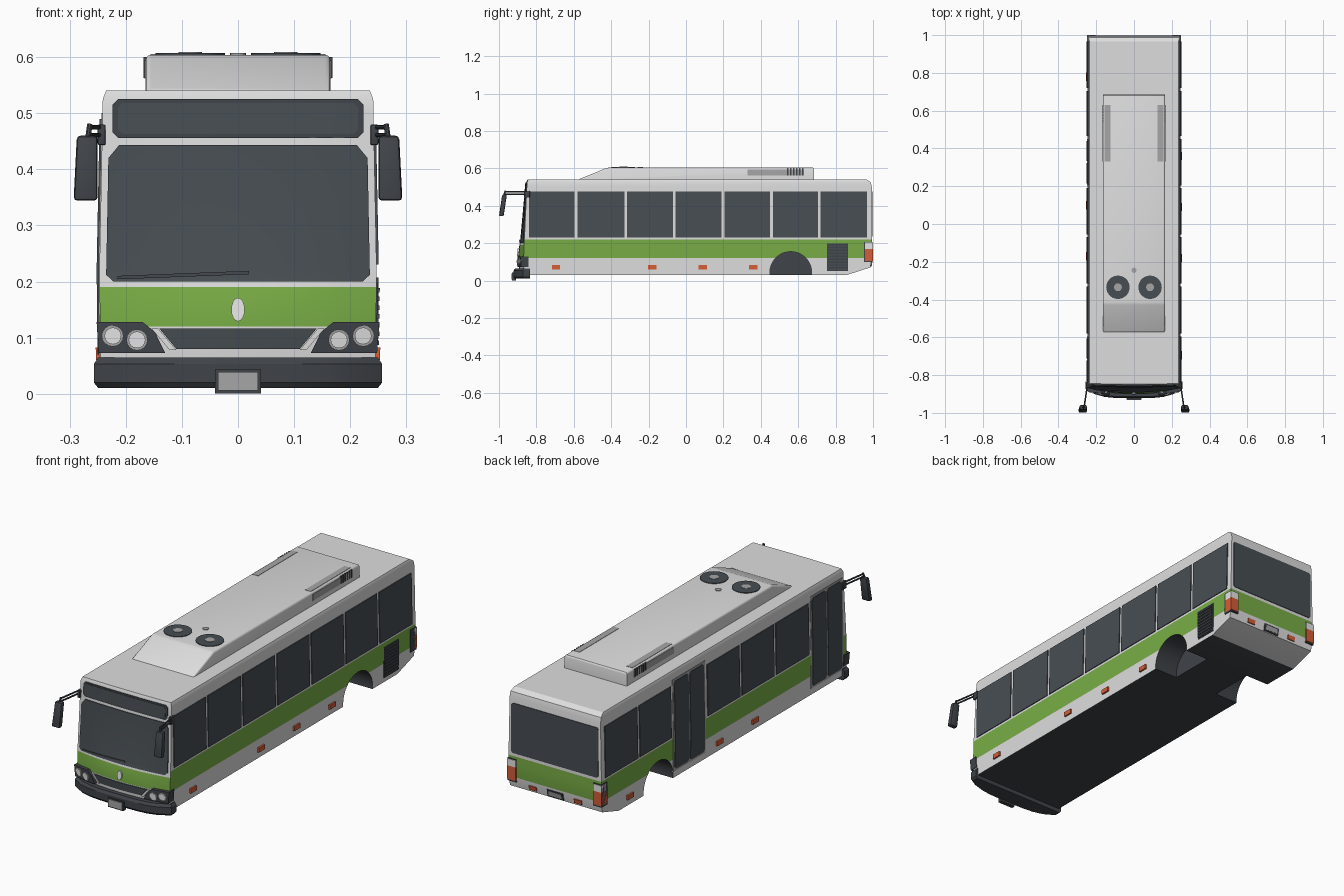
import bpy, bmesh, math
from mathutils import Vector

if "Cube" in bpy.data.objects:
    bpy.data.objects.remove(bpy.data.objects["Cube"])

def mat(name, r, g, b):
    m = bpy.data.materials.new(name)
    m.diffuse_color = (r, g, b, 1)
    m.use_nodes = True
    m.node_tree.nodes["Principled BSDF"].inputs["Base Color"].default_value = m.diffuse_color
    return m

WHITE = mat("white paint", .73, .73, .73)
GREEN = mat("green paint", .19, .42, .06)
GLASS = mat("dark glass", .063, .075, .085)
TRIM = mat("dark trim", .05, .056, .065)
GREY = mat("mid grey", .38, .38, .38)
ORANGE = mat("orange lens", .68, .11, .04)
LAMP = mat("clear lens", .78, .78, .78)

def finish(bm, name, *mats):
    bmesh.ops.recalc_face_normals(bm, faces=bm.faces[:])
    me = bpy.data.meshes.new(name)
    bm.to_mesh(me)
    bm.free()
    for m in mats:
        me.materials.append(m)
    ob = bpy.data.objects.new(name, me)
    bpy.context.collection.objects.link(ob)
    return ob

def lerp(table, z):
    z = max(table[0][0], min(table[-1][0], z))
    for (a, p), (b, q) in zip(table, table[1:]):
        if z <= b:
            return p + (q - p) * (z - a) / (b - a)

# Body surface described by height
HALF = [(.03, .245), (.22, .247), (.525, .241), (.54, .235)]
NOSE = [(.03, -.865), (.12, -.868), (.19, -.866), (.22, -.864), (.525, -.85), (.54, -.844)]
BULGE = [(.03, .025), (.12, .03), (.19, .025), (.22, .018), (.525, .004), (.54, .004)]
TAIL = [(.03, .86), (.07, .985), (.12, .995), (.5, .994), (.525, .988), (.54, .965)]
ST = [i / 5 - 1 for i in range(11)]

def nose_y(x, z):
    s = min(1, abs(x) / lerp(HALF, z))
    return lerp(NOSE, z) - lerp(BULGE, z) * (1 - s * s)

def front(u, v, d): return (u, nose_y(u, v) - d, v)
def rear(u, v, d): return (u, lerp(TAIL, v) + d, v)
def right(u, v, d): return (lerp(HALF, v) + d, u, v)
def left(u, v, d): return (-lerp(HALF, v) - d, u, v)

def loft(name, rings, *mats):
    bm = bmesh.new()
    rows = [[bm.verts.new(p) for p in r] for r in rings]
    n = len(rows[0])
    for a, b in zip(rows, rows[1:]):
        for i in range(n):
            bm.faces.new((a[i], a[(i + 1) % n], b[(i + 1) % n], b[i]))
    bm.faces.new(rows[0])
    bm.faces.new(rows[-1])
    return finish(bm, name, *mats)

def plate(name, polys, m, surf, off=.004, depth=.004):
    """Flat outlines laid onto a body surface as thin solid plates."""
    bm = bmesh.new()
    for p in polys:
        bm.faces.new([bm.verts.new((u, v, 0)) for u, v in p])
    cuts = [((0, z, 0), (0, 1, 0)) for z in (.07, .12, .19, .22, .5)]
    if surf is front:
        cuts += [((s * .245, 0, 0), (1, 0, 0)) for s in ST[1:-1]]
    for co, no in cuts:
        bmesh.ops.bisect_plane(bm, geom=bm.verts[:] + bm.edges[:] + bm.faces[:], plane_co=co, plane_no=no)
    base = bm.verts[:]
    g = bmesh.ops.extrude_face_region(bm, geom=bm.faces[:], use_keep_orig=True)["geom"]
    top = {v for v in g if isinstance(v, bmesh.types.BMVert)}
    for v in base:
        v.co = surf(v.co.x, v.co.y, -depth)
    for v in top:
        v.co = surf(v.co.x, v.co.y, off)
    return finish(bm, name, m)

def rect(a, b, c, d, r=0):
    if not r:
        return [(a, c), (b, c), (b, d), (a, d)]
    return [(a + r, c), (b - r, c), (b, c + r), (b, d - r), (b - r, d), (a + r, d), (a, d - r), (a, c + r)]

def oval(cx, cz, rx, rz, n=16):
    return [(cx + rx * math.cos(2 * math.pi * i / n), cz + rz * math.sin(2 * math.pi * i / n)) for i in range(n)]

def box(name, lo, hi, m, bevel=0):
    bm = bmesh.new()
    bmesh.ops.create_cube(bm, size=1)
    for v in bm.verts:
        v.co = [l + (h - l) * (c + .5) for l, h, c in zip(lo, hi, v.co)]
    if bevel:
        bmesh.ops.bevel(bm, geom=bm.edges[:], offset=bevel, segments=2, affect='EDGES', profile=.5)
    return finish(bm, name, m)

def rod(name, a, b, r, m, n=12):
    a, b = Vector(a), Vector(b)
    bm = bmesh.new()
    bmesh.ops.create_cone(bm, cap_ends=True, segments=n, radius1=r, radius2=r, depth=(b - a).length)
    rot = (b - a).to_track_quat('Z', 'Y')
    for v in bm.verts:
        v.co = rot @ v.co + (a + b) / 2
    return finish(bm, name, m)

# Body shell
rings = []
for z in (.03, .07, .12, .19, .22, .5, .525, .54):
    w, t = lerp(HALF, z), lerp(TAIL, z)
    rings.append([(s * w, nose_y(s * w, z), z) for s in ST] + [(w, t, z), (-w, t, z)])
body = loft("body_shell", rings, WHITE, GREEN, TRIM)

# Wheel arches cut into the shell
ARCH, AZ, AR = (-.43, .56), .043, .112
for y in ARCH:
    for sx in (-1, 1):
        cut = rod("arch_cutter", (sx * .12, y, AZ), (sx * .3, y, AZ), AR, TRIM, 36)
        cut.hide_render = True
        mod = body.modifiers.new("arch", 'BOOLEAN')
        mod.operation, mod.solver, mod.object = 'DIFFERENCE', 'EXACT', cut
        bpy.context.view_layer.objects.active = body
        bpy.ops.object.modifier_apply(modifier=mod.name)
        bpy.data.objects.remove(cut)

# Body colours by height and direction
for f in body.data.polygons:
    c, n = f.center, f.normal
    well = any(math.hypot(c.y - y, c.z - AZ) < AR + .002 for y in ARCH) and (abs(n.x) < .5 or abs(c.x) < .2)
    if n.z < -.97 or well:
        f.material_index = 2
    elif .12 < c.z < .22 and abs(n.z) < .5 and not (n.y < -.5 and c.z > .19):
        f.material_index = 1
    else:
        f.material_index = 0

# Side windows and doors
slots = [(-.84, -.595), (-.58, -.33), (-.315, -.07), (-.055, .19), (.205, .45), (.465, .705), (.72, .967)]
plate("right_windows", [rect(a, b, .23, .475) for a, b in slots], GLASS, right)
plate("left_windows", [rect(a, b, .23, .475) for i, (a, b) in enumerate(slots) if i not in (0, 4)], GLASS, left)
for name, i in (("front_door", 0), ("middle_door", 4)):
    a, b = slots[i]
    mid = (a + b) / 2
    plate(name + "_frame", [rect(a, b, .06, .5)], GREY, left, .002)
    plate(name + "_panes", [rect(a + .01, mid - .005, .07, .49, .01), rect(mid + .005, b - .01, .07, .49, .01)], GLASS, left, .005)

# Side marker lamps and engine vent
plate("right_markers", [rect(y - .022, y + .022, .06, .082) for y in (-.695, -.18, .09, .36)], ORANGE, right, .008)
plate("left_markers", [rect(y - .022, y + .022, .06, .082) for y in (-.17, .1, .78)], ORANGE, left, .008)
plate("engine_vent", [rect(.755, .867, .05, .197)], TRIM, right, .002)
plate("engine_vent_slats", [rect(.76, .862, .056 + i * .0156, .064 + i * .0156) for i in range(9)], GLASS, right, .006)

# Windscreen, destination panel and wiper
plate("windscreen", [[(-.222, .2), (.222, .2), (.235, .212), (.231, .42), (.212, .443),
                      (-.212, .443), (-.231, .42), (-.235, .212)]], GLASS, front)
plate("destination_panel", [rect(-.224, .224, .456, .525, .01)], TRIM, front, .003)
plate("destination_glass", [rect(-.214, .214, .463, .518, .008)], GLASS, front, .005)
plate("wiper", [[(-.215, .204), (.02, .213), (.02, .219), (-.215, .21)]], TRIM, front, .008)

# Nose grille, trim strips and plain oval boss
plate("grille", [[(-.11, .08), (.11, .08), (.14, .116), (-.14, .116)]], GLASS, front)
for s in (-1, 1):
    plate("grille_trim", [[(s * .11, .078), (s * .122, .078), (s * .154, .116), (s * .142, .116)]], LAMP, front, .007)
plate("nose_boss", [oval(0, .15, .012, .021)], LAMP, front, .007)

# Headlights
for s in (-1, 1):
    shape = [(.252, .128), (.17, .128), (.148, .11), (.13, .073), (.248, .073)]
    plate("headlight_housing", [[(s * x, z) for x, z in shape]], TRIM, front, .016, .025)
    for k, (x, z) in enumerate(((.223, .103), (.18, .096))):
        plate("headlight_rim", [oval(s * x, z, .019, .019)], GREY, front, .019, 0)
        plate("headlight_lens", [oval(s * x, z, .015, .015)], LAMP, front, .022, 0)

# Front bumper with number plate holder
rings = []
for z, k in ((.01, .008), (.02, 0), (.053, 0), (.065, .008)):
    w = .257 - k
    rings.append([(s * w, -.872 + k - .05 * (1 - s ** 4), z) for s in ST] + [(w, -.835, z), (-w, -.835, z)])
loft("front_bumper", rings, TRIM)
box("front_plate_holder", (-.041, -.93, 0), (.041, -.91, .044), TRIM)
box("front_plate", (-.036, -.933, .006), (.036, -.925, .039), GREY)

# Rear window, plate, markers and corner lamps
plate("rear_window", [rect(-.232, .232, .235, .475, .008)], GLASS, rear, .003)
plate("rear_plate", [rect(-.042, .042, .074, .108)], TRIM, rear, .005)
plate("rear_plate_inner", [rect(-.034, .034, .08, .102)], GREY, rear, .006, 0)
plate("rear_markers", [rect(x - .02, x + .02, .08, .1) for x in (-.12, .12)], ORANGE, rear, .005)
for s in (-1, 1):
    x0, x1 = sorted((s * .205, s * .25))
    box("tail_lamp", (x0, .957, .105), (x1, 1, .17), ORANGE)
    box("reversing_lamp", (x0, .957, .17), (x1, 1, .203), LAMP)
    box("tail_lamp_casing", (x0, .953, .098), (x1, .998, .207), TRIM)

# Mirrors on double arms
for s in (-1, 1):
    x0, x1 = sorted((s * .236, s * .25))
    box("mirror_mount", (x0, -.865, .443), (x1, -.835, .48), TRIM, .003)
    for z in (.461, .475):
        rod("mirror_arm", (s * .246, -.85, z), (s * .264, -.968, z), .004, TRIM, 8)
    rod("mirror_stem", (s * .264, -.966, .48), (s * .27, -.978, .44), .005, TRIM, 8)
    x0, x1 = sorted((s * .25, s * .293))
    head = box("mirror_head", (x0, -.993, .344), (x1, -.968, .46), TRIM, .007)
    for v in head.data.vertices:
        v.co.y += (v.co.z - .344) * .15 - .007
        v.co.x -= s * (.344 - v.co.z) * -.05 if abs(v.co.x) > .27 else 0

# Roof unit with sloped front
bm = bmesh.new()
prof = [(-.575, .535), (-.575, .541), (-.42, .604), (.685, .604), (.685, .535)]
f = bm.faces.new([bm.verts.new((-.165, y, z)) for y, z in prof])
g = bmesh.ops.extrude_face_region(bm, geom=[f], use_keep_orig=True)["geom"]
bmesh.ops.translate(bm, vec=(.33, 0, 0), verts=[v for v in g if isinstance(v, bmesh.types.BMVert)])
edges = [e for e in bm.edges if all(v.co.z > .54 for v in e.verts)]
bmesh.ops.bevel(bm, geom=edges, offset=.01, segments=3, affect='EDGES', profile=.5)
finish(bm, "roof_unit", WHITE)

# Roof fans and vent panels
for s in (-1, 1):
    rod("roof_fan", (s * .085, -.335, .6), (s * .085, -.335, .607), .062, GLASS, 28)
    rod("fan_hub", (s * .085, -.335, .6), (s * .085, -.335, .609), .021, GREY, 16)
    x0, x1 = sorted((s * .125, s * .156))
    box("roof_vent_top", (x0, .33, .6), (x1, .63, .6055), GREY)
    x0, x1 = sorted((s * .16, s * .1665))
    box("roof_vent_side", (x0, .33, .562), (x1, .63, .594), GREY)
    for i in range(6):
        x0, x1 = sorted((s * .155, s * .168))
        y = .54 + i * .016
        box("roof_vent_slat", (x0, y, .563), (x1, y + .008, .6), TRIM)
rod("roof_cap", (0, -.245, .6), (0, -.245, .607), .014, GREY, 16)

bpy.ops.object.select_all(action='SELECT')
bpy.ops.object.shade_smooth_by_angle(angle=math.radians(30))
